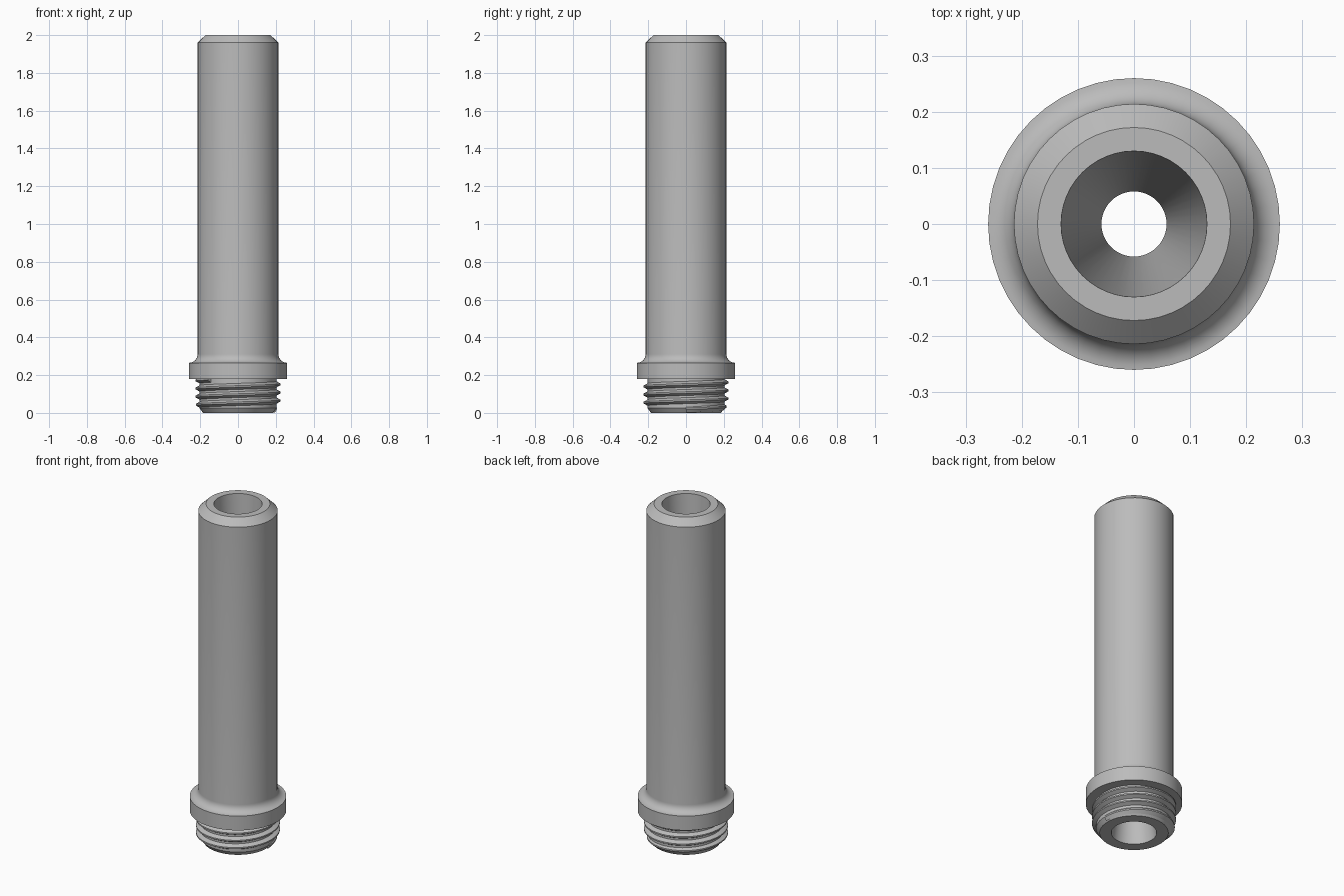
import bpy, bmesh, math

if "Cube" in bpy.data.objects:
    bpy.data.objects.remove(bpy.data.objects["Cube"], do_unlink=True)

SIDES = 48

metal = bpy.data.materials.new("plain_grey_metal")
metal.use_nodes = True
GREY = (0.5, 0.5, 0.5, 1)
metal.diffuse_color = GREY
metal.node_tree.nodes["Principled BSDF"].inputs["Base Color"].default_value = GREY


def sweep(name, rings, closed):
    """Skin a list of equal point rings; closed joins the last ring to the first."""
    bm = bmesh.new()
    loops = [[bm.verts.new(p) for p in ring] for ring in rings]
    n = len(loops[0])
    pairs = list(zip(loops, loops[1:]))
    if closed:
        pairs.append((loops[-1], loops[0]))
    for a, b in pairs:
        for k in range(n):
            j = (k + 1) % n
            bm.faces.new((a[k], b[k], b[j], a[j]))
    if not closed:
        bm.faces.new(loops[0])
        bm.faces.new(loops[-1])
    bmesh.ops.recalc_face_normals(bm, faces=bm.faces)
    mesh = bpy.data.meshes.new(name)
    bm.to_mesh(mesh)
    bm.free()
    mesh.materials.append(metal)
    obj = bpy.data.objects.new(name, mesh)
    bpy.context.collection.objects.link(obj)
    bpy.ops.object.select_all(action="DESELECT")
    obj.select_set(True)
    bpy.context.view_layer.objects.active = obj
    bpy.ops.object.shade_smooth_by_angle(angle=math.radians(28))
    return obj


def around(profile, angle):
    return [(r * math.cos(angle), r * math.sin(angle), z) for r, z in profile]


# Tube: threaded core, collar with concave fillet, chamfered mouth, tapered bore
BODY_R, COLLAR_R, COLLAR_TOP = 0.214, 0.26, 0.265
fillet = COLLAR_R - BODY_R
profile = [(0.122, 0), (0.185, 0), (0.204, 0.025), (0.204, 0.18),
           (COLLAR_R, 0.18)]
for i in range(9):
    a = math.pi / 2 * i / 8
    profile.append((COLLAR_R - fillet * math.sin(a),
                    COLLAR_TOP + fillet * (1 - math.cos(a))))
profile += [(BODY_R, 1.96), (0.172, 2), (0.13, 2), (0.058, 0.6), (0.058, 0.5)]
sweep("nozzle_tube", [around(profile, math.tau * i / SIDES) for i in range(SIDES)], True)

# Screw thread: a V ridge wound up the core, fading in at the lower end
PITCH, START, END = 0.043, 0.022, 0.178
turns = (END - START) / PITCH
steps = int(turns * SIDES)
rings = []
for i in range(steps + 1):
    z = START + PITCH * i / SIDES
    crest = 0.204 + 0.022 * min(1, 0.15 + i / (SIDES * 0.7))
    ridge = [(0.195, z - 0.021), (crest, z - 0.004),
             (crest, z + 0.004), (0.195, z + 0.021)]
    rings.append(around(ridge, math.tau * i / SIDES))
sweep("screw_thread", rings, False)
